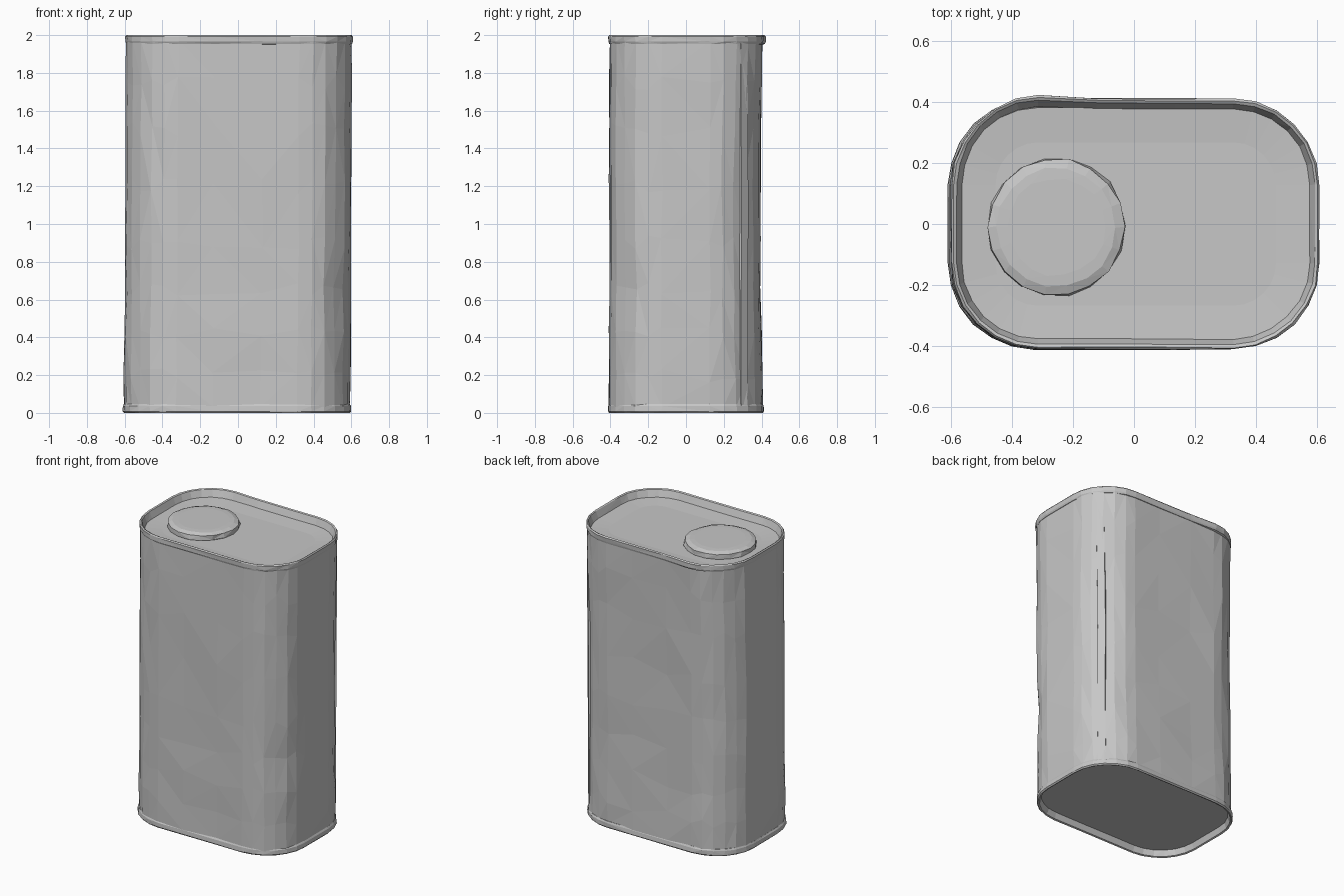
import bpy, bmesh, math, random
from mathutils import Vector

random.seed(4)
cube = bpy.data.objects.get("Cube")
if cube:
    bpy.data.objects.remove(cube)

metal = bpy.data.materials.new("grey metal")
metal.use_nodes = True
GREY = (0.57, 0.57, 0.57, 1)
metal.diffuse_color = GREY
metal.node_tree.nodes["Principled BSDF"].inputs["Base Color"].default_value = GREY


def outline(off, z):
    """Rounded rectangle grown by off, with extra points on the straight sides."""
    hx, hy, r = 0.59, 0.398, 0.27
    cx, cy = hx - r, hy - r
    pts = []
    for k, (sx, sy) in enumerate([(1, 1), (-1, 1), (-1, -1), (1, -1)]):
        for i in range(7):
            a = math.pi / 2 * (k + i / 6)
            pts.append(Vector((sx * cx + (r + off) * math.cos(a),
                               sy * cy + (r + off) * math.sin(a), z)))
        if k % 2 == 0:                      # long sides
            pts += [Vector((-f * sx * cx, sy * (hy + off), z)) for f in (-0.4, 0.4)]
    # the can leans very slightly
    for p in pts:
        p.x += 0.006 * (z - 1)
    return pts


def circle(r, z, n=18):
    return [Vector((-0.255 + r * math.cos(i * math.tau / n),
                    -0.01 + r * math.sin(i * math.tau / n), z)) for i in range(n)]


def loft(name, rings, cap_start=False, cap_end=False, closed=False):
    """Skin a stack of rings into one faceted object."""
    bm = bmesh.new()
    rows = [[bm.verts.new(p) for p in ring] for ring in rings]
    n = len(rows[0])
    pairs = list(zip(rows, rows[1:]))
    if closed:
        pairs.append((rows[-1], rows[0]))
    for a, b in pairs:
        for i in range(n):
            j = (i + 1) % n
            bm.faces.new((a[i], a[j], b[j], b[i]))
    if cap_start:
        bm.faces.new(rows[0][::-1])
    if cap_end:
        bm.faces.new(rows[-1])
    bmesh.ops.recalc_face_normals(bm, faces=bm.faces)
    bmesh.ops.triangulate(bm, faces=[f for f in bm.faces if len(f.verts) == 4])
    mesh = bpy.data.meshes.new(name)
    bm.to_mesh(mesh)
    bm.free()
    mesh.materials.append(metal)
    obj = bpy.data.objects.new(name, mesh)
    bpy.context.collection.objects.link(obj)
    return obj


def jitter(ring, amount):
    return [p + Vector((random.uniform(-amount, amount),
                        random.uniform(-amount, amount), 0)) for p in ring]


def bulge(ring):
    """Bend the back edge of the upper rim outwards."""
    for p in ring:
        if p.y > 0.2:
            p.y += 0.012 * math.exp(-((p.x + 0.33) / 0.16) ** 2)
    return ring


# Dented body wall, its back slightly sunken
body_rings = []
for z in (0.03, 0.2, 0.42, 0.65, 0.9, 1.2, 1.5, 1.75, 1.97):
    ring = jitter(outline(0.008, z), 0.004)
    for p in ring:
        if p.y > 0.2:
            p.y -= 0.014 * math.sin(math.pi * z / 2)
        # crease in the front corner
        if z == 0.65:
            p.xy *= 1 - 0.02 * math.exp(-((p.x - 0.53) / 0.1) ** 2 - ((p.y + 0.29) / 0.1) ** 2)
        if 0.1 < z < 1.9:
            p.z += random.uniform(-0.04, 0.04)
    body_rings.append(ring)
loft("body_wall", body_rings)

# Rolled rims: (offset, height) cross-sections
top_section = [(0.007, 1.953), (0.012, 1.965), (0.013, 1.992), (0.007, 2.0),
               (-0.003, 1.995), (-0.024, 1.94)]
bottom_section = [(0.007, 0.047), (0.013, 0.036), (0.014, 0.008), (0.007, 0.0),
                  (-0.003, 0.004), (-0.018, 0.046)]
loft("top_rim", [bulge(jitter(outline(o, z), 0.002)) for o, z in top_section], closed=True)
loft("bottom_rim", [jitter(outline(o, z), 0.002) for o, z in bottom_section], closed=True)

# Recessed lid, dished towards the cap, and recessed base panel
loft("lid_panel", [outline(-0.012, 1.92), outline(-0.016, 1.95), outline(-0.13, 1.942)],
     cap_start=True, cap_end=True)
loft("base_panel", [outline(-0.01, 0.042), outline(-0.01, 0.052)],
     cap_start=True, cap_end=True)

# Round press-in cap
cap_section = [(0.222, 1.925), (0.227, 1.945), (0.224, 1.974), (0.195, 1.985), (0.16, 1.987)]
loft("round_cap", [jitter(circle(r, z), 0.004) for r, z in cap_section],
     cap_start=True, cap_end=True)

# Vertical side seam, a thin folded strip on the back left corner
angle = math.radians(42)
normal = Vector((math.cos(angle), math.sin(angle), 0))
along = Vector((-normal.y, normal.x, 0))
centre = Vector((0.32, 0.125, 0)) + normal * 0.268
seam_rings = []
for i in range(9):
    z = 0.04 + i * 0.24
    wobble = random.uniform(-0.003, 0.003)
    seam_rings.append([centre + along * (u + wobble) + normal * v + Vector((0.006 * (z - 1), 0, z))
                       for u, v in ((-0.028, -0.01), (-0.024, 0.01), (0.024, 0.01), (0.028, -0.01))])
loft("side_seam", seam_rings, cap_start=True, cap_end=True)
